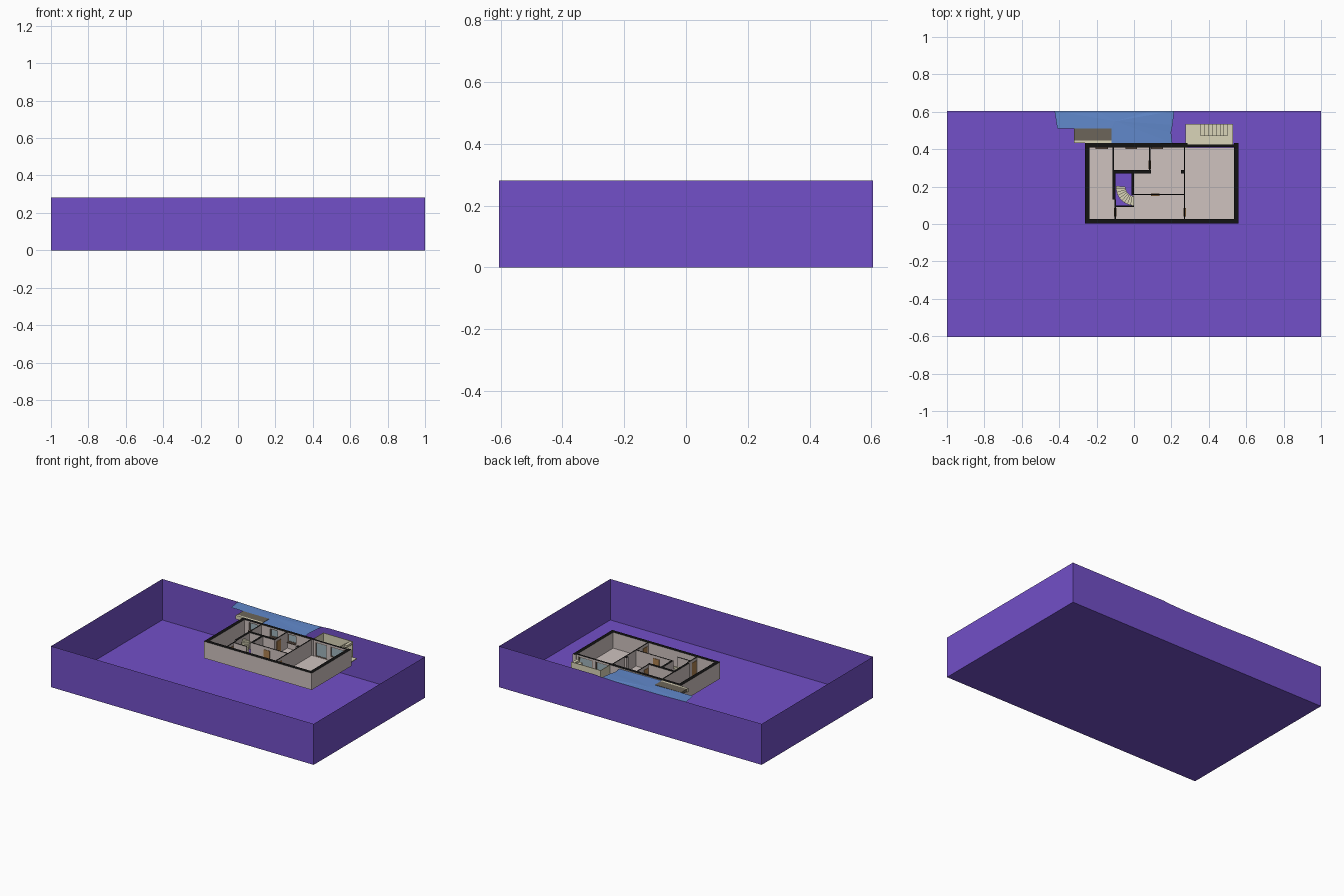
import bpy, bmesh
from math import cos, sin, radians

if "Cube" in bpy.data.objects:
    bpy.data.objects.remove(bpy.data.objects["Cube"])

FLOOR, TOP = 0.172, 0.281


def mat(name, r, g, b):
    m = bpy.data.materials.new(name)
    m.diffuse_color = (r, g, b, 1)
    m.use_nodes = True
    m.node_tree.nodes["Principled BSDF"].inputs["Base Color"].default_value = m.diffuse_color
    return m


PURPLE = mat("purple", 0.17, 0.08, 0.58)
BLUE = mat("blue", 0.12, 0.25, 0.60)
PLASTER = mat("plaster", 0.62, 0.54, 0.52)
BLACK = mat("black", 0.006, 0.006, 0.006)
CREAM = mat("cream", 0.70, 0.66, 0.48)
OLIVE = mat("olive", 0.15, 0.13, 0.10)
WOOD = mat("wood", 0.42, 0.22, 0.08)
GLASS = mat("glass", 0.35, 0.45, 0.50)
FRAME = mat("frame", 0.16, 0.11, 0.08)


def finish(name, bm, *mats):
    me = bpy.data.meshes.new(name)
    bm.to_mesh(me)
    bm.free()
    for m in mats:
        me.materials.append(m)
    ob = bpy.data.objects.new(name, me)
    bpy.context.collection.objects.link(ob)
    return ob


def prism(bm, pts, z0, z1):
    """Extrude an anticlockwise outline from z0 to z1."""
    lo = [bm.verts.new((x, y, z0)) for x, y in pts]
    hi = [bm.verts.new((x, y, z1)) for x, y in pts]
    n = len(pts)
    bm.faces.new(lo[::-1])
    bm.faces.new(hi)
    for i in range(n):
        j = (i + 1) % n
        bm.faces.new((lo[i], lo[j], hi[j], hi[i]))


def add_box(bm, x0, x1, y0, y1, z0, z1):
    prism(bm, [(x0, y0), (x1, y0), (x1, y1), (x0, y1)], z0, z1)


def boxes(name, material, *dims):
    bm = bmesh.new()
    for d in dims:
        add_box(bm, *d)
    return finish(name, bm, material)


def wall(name, axis, a0, a1, c0, c1, openings=()):
    """Wall along an axis with black cut top; openings are (start, end, z0, z1)."""
    bm = bmesh.new()

    def piece(s, e, z0, z1):
        if e - s > 1e-4 and z1 - z0 > 1e-4:
            if axis == "x":
                add_box(bm, s, e, c0, c1, z0, z1)
            else:
                add_box(bm, c0, c1, s, e, z0, z1)

    base = FLOOR - 0.006
    pos = a0
    for s, e, z0, z1 in openings:
        piece(pos, s, base, TOP)
        piece(s, e, base, z0)
        piece(s, e, z1, TOP)
        pos = e
    piece(pos, a1, base, TOP)
    for f in bm.faces:
        if all(abs(v.co.z - TOP) < 1e-5 for v in f.verts):
            f.material_index = 1
    return finish(name, bm, PLASTER, BLACK)


# Open site box: floor and thin sides, back edge dips where the terrace meets it
X, Y = 1.0, 0.605
bm = bmesh.new()
low = [bm.verts.new((x, y, 0)) for x, y in ((-X, -Y), (X, -Y), (X, Y), (-X, Y))]
high = [bm.verts.new((v.co.x, v.co.y, 0.282)) for v in low]
dip = [bm.verts.new((x, Y, z)) for x, z in
       ((0.27, 0.282), (0.21, 0.277), (0.1, 0.274), (-0.2, 0.274), (-0.425, 0.279))]
bm.faces.new(low[::-1])
for i in (0, 1, 3):
    j = (i + 1) % 4
    bm.faces.new((low[i], low[j], high[j], high[i]))
bm.faces.new([low[2], low[3], high[3]] + dip[::-1] + [high[2]])
finish("site_box", bm, PURPLE)

# Terrace sheet behind the house
outline = [(-0.425, 0.605, 0.279), (-0.41, 0.51, 0.28), (-0.32, 0.51, 0.279),
           (-0.12, 0.51, 0.277), (-0.12, 0.432, 0.277), (0.205, 0.432, 0.272),
           (0.198, 0.49, 0.274), (0.206, 0.53, 0.276), (0.215, 0.605, 0.277),
           (0.1, 0.605, 0.274), (-0.2, 0.605, 0.274)]
bm = bmesh.new()
ring = [bm.verts.new(p) for p in outline]
hub = bm.verts.new((-0.1, 0.55, 0.276))
for i, v in enumerate(ring):
    bm.faces.new((hub, v, ring[(i + 1) % len(ring)]))
finish("terrace", bm, BLUE)

# Light well cover with a pale kerb
boxes("light_well_cover", OLIVE, (-0.32, -0.12, 0.446, 0.51, 0.262, 0.28))
boxes("light_well_kerb", CREAM, (-0.32, -0.12, 0.432, 0.446, 0.255, 0.28))

# House floor around the stairwell opening
SX0, SX1, SY0, SY1 = -0.10, -0.005, 0.095, 0.275
f0 = FLOOR - 0.005
boxes("house_floor", PLASTER,
      (-0.24, SX0, 0.02, 0.41, f0, FLOOR), (SX1, 0.54, 0.02, 0.41, f0, FLOOR),
      (SX0, SX1, 0.02, SY0, f0, FLOOR), (SX0, SX1, SY1, 0.41, f0, FLOOR))

# Outer walls
wall("front_wall_left", "x", -0.262, -0.095, 0.002, 0.027)
wall("front_wall_right", "x", -0.095, 0.56, 0.002, 0.027)
wall("left_wall", "y", 0.027, 0.432, -0.262, -0.237)
wall("right_wall", "y", 0.027, 0.432, 0.535, 0.56)
windows = [(-0.205, -0.14), (-0.045, 0.015), (0.09, 0.155)]
wall("back_wall", "x", -0.237, 0.285, 0.41, 0.432,
     [(s, e, 0.215, 0.27) for s, e in windows])
glazing = [(0.30, 0.39, FLOOR, 0.27), (0.415, 0.52, 0.20, 0.27)]
wall("back_wall_entry", "x", 0.285, 0.535, 0.412, 0.425, glazing)


# Framed panes
def window(name, s, e, z0, z1, y):
    t = 0.005
    boxes(name + "_frame", FRAME,
          (s, s + t, y - 0.004, y + 0.004, z0, z1), (e - t, e, y - 0.004, y + 0.004, z0, z1),
          (s + t, e - t, y - 0.004, y + 0.004, z0, z0 + t),
          (s + t, e - t, y - 0.004, y + 0.004, z1 - t, z1))
    boxes(name + "_glass", GLASS, (s + t, e - t, y - 0.001, y + 0.001, z0 + t, z1 - t))


for i, (s, e) in enumerate(windows):
    window(f"window_{i + 1}", s, e, 0.215, 0.27, 0.421)
    boxes(f"window_sill_{i + 1}", FRAME, (s, e, 0.402, 0.412, 0.211, 0.217))
for name, g in zip(("entry_door", "entry_window"), glazing):
    window(name, *g, 0.418)

# Inner walls, with doorways
DZ = 0.262
door = lambda s, e: [(s, e, FLOOR, DZ)]
wall("inner_wall_bedroom", "y", 0.29, 0.41, -0.114, -0.107)
wall("inner_wall_stair_left", "y", 0.13, 0.27, -0.116, -0.10)
wall("inner_wall_stair_back", "x", -0.116, 0.09, 0.27, 0.29)
wall("inner_wall_stair_right", "y", 0.155, 0.27, -0.014, 0.0)
wall("inner_wall_store", "y", 0.29, 0.41, 0.081, 0.088, door(0.295, 0.34))
wall("inner_wall_hall", "x", 0.0, 0.267, 0.154, 0.161, door(0.09, 0.135))
wall("inner_wall_main", "y", 0.027, 0.41, 0.267, 0.274, door(0.04, 0.085))
wall("inner_wall_stair_front", "x", -0.10, 0.0, 0.091, 0.098)
wall("inner_wall_front_room", "y", 0.027, 0.13, -0.104, -0.097, door(0.04, 0.085))
wall("inner_pillar", "x", 0.25, 0.267, 0.27, 0.29)

# Door leaves
for i, (x0, x1, y0, y1) in enumerate([(0.078, 0.091, 0.295, 0.34), (0.09, 0.135, 0.151, 0.164),
                                      (0.264, 0.277, 0.04, 0.085), (-0.107, -0.094, 0.04, 0.085)]):
    boxes(f"door_{i + 1}", WOOD, (x0, x1, y0, y1, FLOOR, DZ))

# Quarter-turn winding stair
bm = bmesh.new()
N = 9
for i in range(N):
    a, b = (radians(175 + 95 * k / N) for k in (i, i + 1))
    pts = [(0.0 + r * cos(t), 0.195 + r * sin(t))
           for r, t in ((0.045, a), (0.096, a), (0.096, b), (0.045, b))]
    z = FLOOR + 0.095 * (N - i) / N
    prism(bm, pts, z - 0.016, z)
finish("winding_stair", bm, CREAM)

# Sunken entry: landing, retaining wall and straight steps rising to the right
boxes("entry_landing", CREAM, (0.275, 0.53, 0.425, 0.535, FLOOR - 0.006, FLOOR))
boxes("entry_retaining_wall", CREAM, (0.275, 0.50, 0.531, 0.535, FLOOR, TOP),
      (0.275, 0.279, 0.432, 0.531, FLOOR, TOP))
n = 7
w = 0.145 / n
boxes("entry_steps", CREAM, *[
    (0.355 + i * w, 0.355 + (i + 1) * w, 0.47, 0.531,
     FLOOR + 0.104 * i / n, FLOOR + 0.104 * (i + 1) / n) for i in range(n)])
